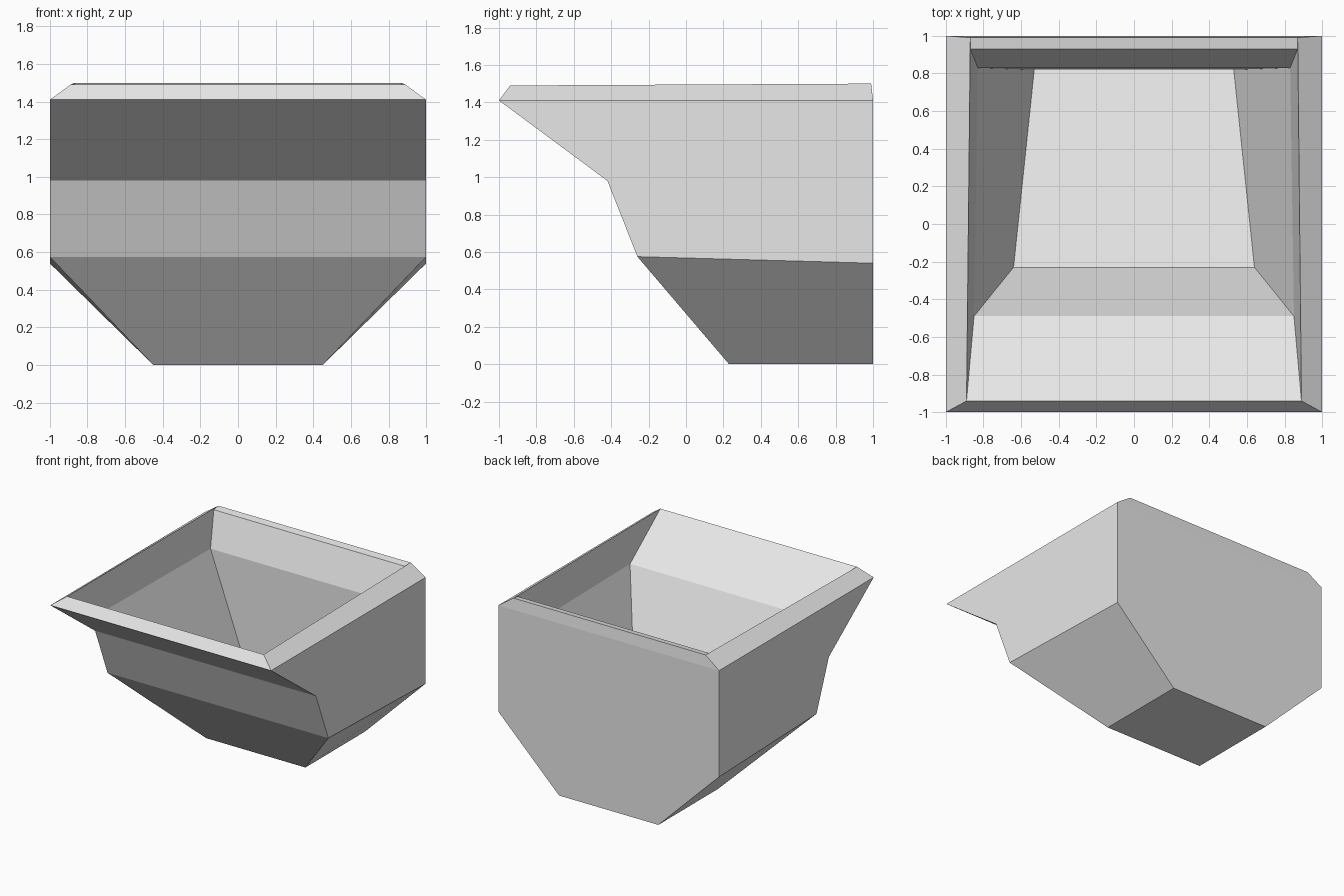
import bpy
import bmesh
from math import radians

cube = bpy.data.objects.get("Cube")
if cube:
    bpy.data.objects.remove(cube)

# One plain grey for the whole bucket
grey = bpy.data.materials.new("plain_grey")
grey.use_nodes = True
grey.diffuse_color = (0.8, 0.8, 0.8, 1)
grey.node_tree.nodes["Principled BSDF"].inputs["Base Color"].default_value = (0.8, 0.8, 0.8, 1)

# Each level: front (half width, y, z) and back (half width, y, z)
LEVELS = [
    ((0.45, 0.23, 0.0), (0.45, 1.0, 0.0)),       # underside
    ((1.0, -0.26, 0.575), (1.0, 1.0, 0.54)),     # hip
    ((1.0, -0.42, 0.98), (1.0, 1.0, 0.98)),      # waist
    ((1.0, -1.0, 1.41), (1.0, 1.0, 1.41)),       # outer rim
    ((0.89, -0.94, 1.49), (0.87, 0.99, 1.5)),    # lip
    ((0.89, -0.94, 1.49), (0.87, 0.93, 1.49)),   # mouth
    ((0.85, -0.49, 1.22), (0.83, 0.83, 1.22)),   # inner crease
    ((0.64, -0.23, 0.66), (0.53, 0.82, 0.42)),   # inner floor
]


def add_ring(bm, front, back):
    """Four mirrored corners, counter-clockwise from above."""
    (fx, fy, fz), (bx, by, bz) = front, back
    corners = [(-fx, fy, fz), (fx, fy, fz), (bx, by, bz), (-bx, by, bz)]
    return [bm.verts.new(c) for c in corners]


# Hopper shell: outside up, over the lip, and down inside
bm = bmesh.new()
rings = [add_ring(bm, *level) for level in LEVELS]
for low, high in zip(rings, rings[1:]):
    for i in range(4):
        j = (i + 1) % 4
        bm.faces.new((low[i], low[j], high[j], high[i]))
bm.faces.new(rings[0][::-1])
bm.faces.new(rings[-1])

# Merge the shared front lip corners and flatten coplanar panels
bmesh.ops.remove_doubles(bm, verts=bm.verts[:], dist=0.001)
bmesh.ops.dissolve_limit(bm, angle_limit=radians(0.5), verts=bm.verts[:], edges=bm.edges[:])
bmesh.ops.recalc_face_normals(bm, faces=bm.faces[:])

mesh = bpy.data.meshes.new("hopper_bucket")
bm.to_mesh(mesh)
bm.free()
mesh.materials.append(grey)
bucket = bpy.data.objects.new("hopper_bucket", mesh)
bpy.context.collection.objects.link(bucket)
